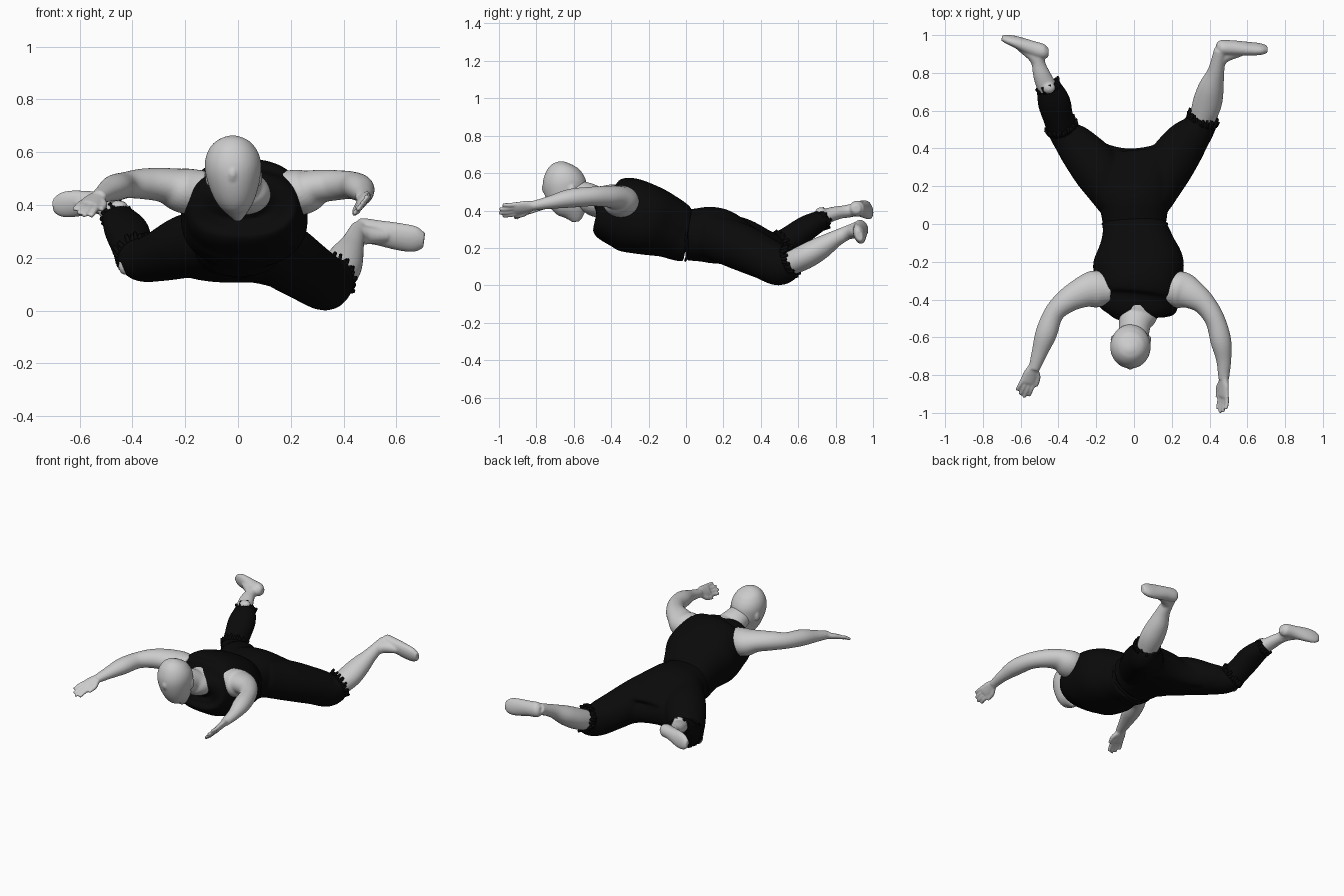
import bpy, bmesh, math, random
from mathutils import Vector

random.seed(4)
black = bpy.data.materials.new("black_cloth")
black.diffuse_color = (0.003, 0.003, 0.003, 1)


def spline(pts, n):
    """Catmull-Rom through (x, y, z, half_width, half_height) stations."""
    p = [Vector(q) for q in pts]
    p = [p[0] * 2 - p[1]] + p + [p[-1] * 2 - p[-2]]
    out = []
    for i in range(1, len(p) - 2):
        a, b, c, d = p[i - 1:i + 3]
        for k in range(n):
            t = k / n
            out.append((b * 2 + (c - a) * t + (a * 2 - b * 5 + c * 4 - d) * t ** 2
                        + (b * 3 - a - c * 3 + d) * t ** 3) * 0.5)
    return out + [p[-2]]


def tube(bm, pts, up=(0, 0, 1), power=2.0, seg=28, n=5):
    """Closed loft with (super)elliptical sections along a curved path."""
    st = spline(pts, n)
    pos = [Vector(s[:3]) for s in st]
    rings = []
    for i, s in enumerate(st):
        t = (pos[min(i + 1, len(pos) - 1)] - pos[max(i - 1, 0)]).normalized()
        side = Vector(up).cross(t).normalized()
        top = t.cross(side)
        ring = []
        for k in range(seg):
            c, d = math.cos(2 * math.pi * k / seg), math.sin(2 * math.pi * k / seg)
            u = math.copysign(abs(c) ** (2 / power), c) * max(s[3], 0.004)
            v = math.copysign(abs(d) ** (2 / power), d) * max(s[4], 0.004)
            ring.append(bm.verts.new(pos[i] + side * u + top * v))
        rings.append(ring)
    for r, q in zip(rings, rings[1:]):
        for k in range(seg):
            bm.faces.new((r[k], r[(k + 1) % seg], q[(k + 1) % seg], q[k]))
    bm.faces.new(rings[0][::-1])
    bm.faces.new(rings[-1])


def ball(bm, c, r):
    res = bmesh.ops.create_icosphere(bm, subdivisions=3, radius=1)
    for v in res["verts"]:
        v.co = Vector(c) + Vector((v.co.x * r[0], v.co.y * r[1], v.co.z * r[2]))


def finish(bm, name, mat=None, voxel=0, smooth=3):
    bmesh.ops.recalc_face_normals(bm, faces=bm.faces)
    for f in bm.faces:
        f.smooth = True
    me = bpy.data.meshes.new(name)
    bm.to_mesh(me)
    bm.free()
    ob = bpy.data.objects.new(name, me)
    bpy.context.collection.objects.link(ob)
    if mat:
        me.materials.append(mat)
    if voxel:
        m = ob.modifiers.new("fuse", 'REMESH')
        m.mode = 'VOXEL'
        m.voxel_size = voxel
        m.use_smooth_shade = True
        m = ob.modifiers.new("soften", 'SMOOTH')
        m.iterations = smooth
    return ob


def hand(bm, wrist, direction, thumb):
    """Flat palm, four fingers and a thumb."""
    w, d = Vector(wrist), Vector(direction).normalized()
    s = Vector(thumb)
    s = (s - d * s.dot(d)).normalized()
    nrm = d.cross(s)
    tube(bm, [(*(w - d * .03), .03, .024), (*w, .029, .022), (*(w + d * .04), .04, .019),
              (*(w + d * .09), .042, .016), (*(w + d * .1), .036, .012)], up=nrm)
    for off, ln in ((.031, .084), (.011, .100), (-.010, .092), (-.031, .072)):
        a = w + d * .085 + s * off
        e = a + d * ln + s * off * .2 - nrm * .008
        m = (a + e) / 2 + nrm * .004
        tube(bm, [(*a, .012, .012), (*m, .0115, .0115), (*e, .009, .009)], up=nrm, seg=10)
    a = w + d * .02 + s * .02
    tube(bm, [(*a, .016, .016), (*(a + d * .035 + s * .024), .014, .014),
              (*(a + d * .085 + s * .032), .009, .009)], up=nrm, seg=10)


# Bare body: arms, lower legs, feet and neck fused into one skin
bm = bmesh.new()
tube(bm, [(-.13, -.345, .445, .085, .085), (-.21, -.345, .455, .098, .085),
          (-.28, -.365, .475, .08, .066), (-.36, -.41, .48, .064, .058),
          (-.425, -.475, .475, .053, .05), (-.465, -.58, .465, .057, .05),
          (-.50, -.68, .447, .042, .036), (-.53, -.77, .43, .029, .024)])
hand(bm, (-.53, -.755, .43), (-.35, -.88, -.33), (.9, -.35, -.3))
tube(bm, [(.17, -.345, .445, .085, .085), (.25, -.35, .45, .098, .085),
          (.31, -.375, .47, .078, .064), (.375, -.425, .475, .06, .057),
          (.43, -.51, .475, .053, .052), (.46, -.62, .465, .055, .05),
          (.475, -.72, .445, .04, .036), (.475, -.82, .425, .028, .024)])
hand(bm, (.475, -.82, .425), (-.03, -.98, -.18), (-.6, 0, -.8))
# left shin, foot, instep
tube(bm, [(-.40, .57, .25, .05, .045), (-.45, .70, .345, .054, .046),
          (-.485, .78, .38, .047, .038), (-.505, .85, .395, .036, .033),
          (-.505, .91, .405, .036, .036)])
tube(bm, [(-.452, .912, .41, .022, .022), (-.48, .912, .41, .041, .04),
          (-.54, .93, .41, .042, .04), (-.62, .962, .405, .051, .031),
          (-.67, .978, .40, .046, .023), (-.70, .985, .40, .026, .014)], up=(.2, 1, .2))
tube(bm, [(-.505, .84, .39, .032, .032), (-.53, .89, .40, .034, .034),
          (-.60, .945, .405, .03, .026)])
# right shin, foot, instep
tube(bm, [(.35, .52, .1, .06, .06), (.385, .63, .15, .077, .067), (.408, .72, .2, .068, .061),
          (.432, .80, .25, .046, .044), (.447, .87, .285, .037, .037), (.46, .92, .305, .037, .037)])
tube(bm, [(.437, .937, .31, .022, .022), (.46, .935, .305, .046, .038),
          (.53, .932, .295, .048, .039), (.61, .928, .28, .053, .034),
          (.67, .926, .27, .05, .029), (.705, .925, .265, .03, .018)], up=(0, 1, .3))
tube(bm, [(.447, .85, .275, .033, .033), (.48, .89, .285, .035, .035), (.56, .918, .285, .032, .028)])
# neck and open collar
tube(bm, [(.02, -.42, .445, .12, .085), (.018, -.478, .447, .108, .082), (.005, -.53, .475, .085, .075),
          (-.005, -.62, .50, .078, .07)])
# skin showing through the torn knee
ball(bm, (-.428, .475, .17), (.025, .03, .035))
ball(bm, (-.338, .515, .22), (.025, .03, .03))
ball(bm, (-.452, .722, .395), (.035, .03, .022))
finish(bm, "bare_body", voxel=.006)

# Head: skull tapering down to a pointed bearded chin
bm = bmesh.new()
tube(bm, [(-.02, -.645, .66, .01, .01), (-.02, -.647, .652, .042, .042),
          (-.02, -.65, .632, .074, .076), (-.02, -.652, .595, .098, .102),
          (-.019, -.65, .55, .107, .116), (-.016, -.642, .50, .101, .114),
          (-.012, -.628, .45, .086, .102), (-.006, -.603, .40, .06, .076),
          (-.002, -.592, .365, .034, .045), (0, -.588, .34, .012, .02)], up=(0, 1, 0), seg=36)
# nose
tube(bm, [(-.019, -.75, .545, .012, .012), (-.02, -.758, .52, .016, .014),
          (-.02, -.748, .497, .02, .014)], up=(0, 1, 0), seg=12)
# ears
for sx in (-.112, .08):
    ball(bm, (sx, -.61, .505), (.012, .02, .034))
finish(bm, "head", voxel=.006, smooth=4)

# Sleeveless top
bm = bmesh.new()
tube(bm, [(.01, -.492, .41, .09, .055), (.01, -.478, .415, .15, .09), (.012, -.45, .413, .20, .122),
          (.018, -.40, .394, .221, .166), (.024, -.32, .38, .229, .198),
          (.023, -.2, .347, .239, .188), (.015, -.1, .31, .196, .166),
          (.006, -.03, .275, .172, .146), (.005, .008, .267, .174, .141)], power=2.4, seg=48)
finish(bm, "sleeveless_top", black, voxel=.009, smooth=4)

# Baggy trousers: pelvis, low curved crotch web, two bent legs
bm = bmesh.new()
tube(bm, [(.005, 0, .268, .168, .136), (.002, .05, .27, .175, .14), (0, .13, .27, .192, .15),
          (-.008, .2, .255, .218, .145), (-.015, .3, .215, .262, .118),
          (-.025, .36, .19, .25, .085), (-.025, .38, .185, .20, .05)], power=2.3, seg=48)
tube(bm, [(-.33, .465, .2, .055, .07), (-.24, .41, .2, .055, .075), (-.14, .365, .195, .055, .075),
          (-.03, .35, .185, .05, .07), (.09, .358, .175, .055, .075), (.18, .39, .16, .055, .085),
          (.28, .46, .13, .055, .085)])
tube(bm, [(-.10, .12, .27, .10, .12), (-.19, .28, .245, .13, .12), (-.30, .41, .205, .11, .095),
          (-.37, .485, .195, .082, .082), (-.40, .56, .245, .08, .075),
          (-.425, .65, .31, .086, .066), (-.46, .745, .36, .06, .05)])
tube(bm, [(.10, .12, .27, .10, .12), (.17, .28, .21, .13, .125), (.265, .42, .145, .118, .114),
          (.335, .50, .106, .09, .107), (.368, .565, .13, .082, .085)])
finish(bm, "baggy_trousers", black, voxel=.009, smooth=5)

# Waist fold where top meets trousers
bm = bmesh.new()
ring = [(.005 + .168 * math.cos(a), .004 * math.sin(5 * a), .268 + .134 * math.sin(a), .009, .006)
        for a in [2 * math.pi * k / 24 for k in range(25)]]
tube(bm, ring, up=(0, 1, 0), seg=8, n=2)
finish(bm, "waist_fold", black)

# Frayed trouser hems: random scraps of cloth around each leg opening
bm = bmesh.new()
for c, d, a, b in (((-.455, .733, .354), (-.3, .8, .42), .058, .048),
                   ((.366, .56, .13), (.3, .85, .35), .08, .08),
                   ((-.385, .52, .215), (-.3, .8, .5), .081, .078)):
    c, d = Vector(c), Vector(d).normalized()
    side = Vector((0, 0, 1)).cross(d).normalized()
    top = d.cross(side)
    for k in range(34):
        t = 2 * math.pi * k / 34
        p = c + side * a * math.cos(t) + top * b * math.sin(t)
        e = p + d * random.uniform(0, .02) + Vector([random.uniform(-.01, .01) for _ in range(3)])
        q = p - d * .02
        tube(bm, [(*q, .010, .008), (*e, .009, .007)], up=side + top * .3, seg=6, n=2)
finish(bm, "frayed_hems", black)
